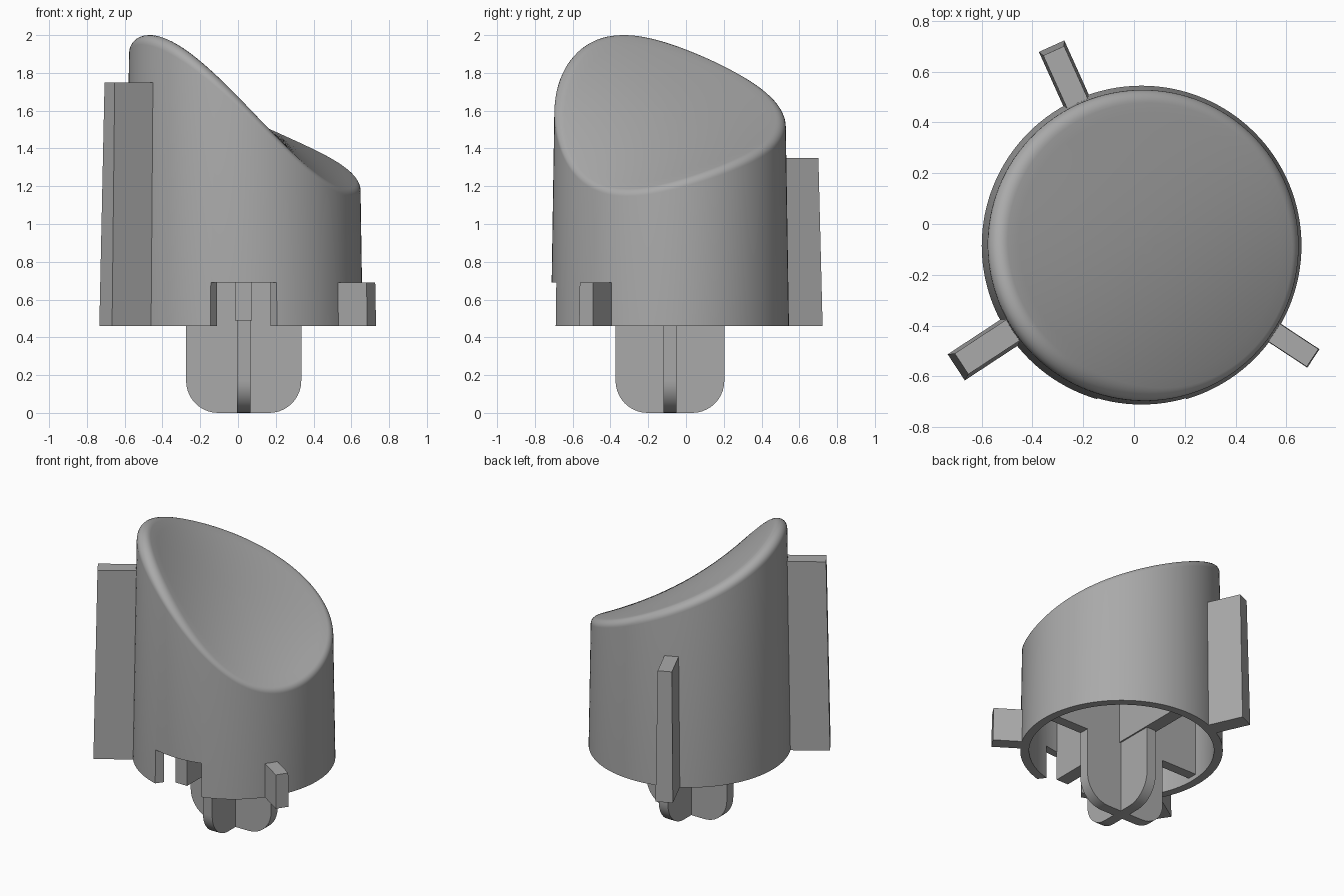
import bpy, bmesh, math
from mathutils import Vector, Matrix

cube = bpy.data.objects.get("Cube")
if cube:
    bpy.data.objects.remove(cube, do_unlink=True)

CENTRE = Vector((0.03, -0.085, 0))
BASE = 0.46          # underside of the cap skirt
R_BASE, R_IN = 0.63, 0.575
FILLET = 0.05
SEG = 128

grey = bpy.data.materials.new("plain_grey")
grey.use_nodes = True
colour = (0.4, 0.4, 0.4, 1)
grey.diffuse_color = colour
grey.node_tree.nodes["Principled BSDF"].inputs["Base Color"].default_value = colour


def make_object(name, bm, smooth=False):
    bmesh.ops.recalc_face_normals(bm, faces=bm.faces)
    for f in bm.faces:
        f.smooth = smooth
    mesh = bpy.data.meshes.new(name)
    bm.to_mesh(mesh)
    bm.free()
    mesh.materials.append(grey)
    if smooth:
        mesh.set_sharp_from_angle(angle=math.radians(35))
    obj = bpy.data.objects.new(name, mesh)
    bpy.context.collection.objects.link(obj)
    return obj


def prism(name, lower, upper):
    """Solid between two matching outlines."""
    bm = bmesh.new()
    a = [bm.verts.new(p) for p in lower]
    b = [bm.verts.new(p) for p in upper]
    bm.faces.new(a)
    bm.faces.new(b)
    for i in range(len(a)):
        j = (i + 1) % len(a)
        bm.faces.new((a[i], a[j], b[j], b[i]))
    return make_object(name, bm)


# Twisted, sloping top surface
def top_height(r, a):
    u, v = r * math.cos(a), r * math.sin(a)
    slope = 0.65 - 0.53 * v + 0.35 * v * v
    return 1.54 - 0.07 * v - slope * u + 0.08 * (r * r - 0.36)


def rim_arc(a, steps=7):
    """Rounded rim from the dish down to the wall, as (radius, height)."""
    outer = R_BASE - 0.016 * (top_height(0.58, a) - BASE)
    rc = outer - FILLET
    tilt = (top_height(rc + 0.01, a) - top_height(rc - 0.01, a)) / 0.02
    start = math.pi / 2 + math.atan(tilt)
    contact = rc + FILLET * math.cos(start)
    zc = top_height(contact, a) - FILLET * math.sin(start)
    angles = [start * (1 - i / steps) for i in range(steps + 1)]
    return [(rc + FILLET * math.cos(t), zc + FILLET * math.sin(t)) for t in angles]


# Hollow cap: one column of points per angle, bridged around
angles = [2 * math.pi * i / SEG for i in range(SEG)]
arcs = [rim_arc(a) for a in angles]
lift = 2.0 - max(z for arc in arcs for r, z in arc)
RINGS = 12
bm = bmesh.new()
columns = []
for a, arc in zip(angles, arcs):
    contact = arc[0][0]
    radii = [contact * k / RINGS for k in range(1, RINGS)]
    pts = [(r, top_height(r, a) + lift) for r in radii]
    pts += [(r, z + lift) for r, z in arc]
    pts += [(R_BASE, BASE), (R_IN, BASE)]
    pts += [(R_IN * k / 6, top_height(R_IN * k / 6, a) + lift - 0.1) for k in range(6, 0, -1)]
    columns.append([bm.verts.new(CENTRE + Vector((r * math.cos(a), r * math.sin(a), z)))
                    for r, z in pts])
mid = top_height(0, 0) + lift
top_mid = bm.verts.new(CENTRE + Vector((0, 0, mid)))
under_mid = bm.verts.new(CENTRE + Vector((0, 0, mid - 0.1)))
for i, c in enumerate(columns):
    d = columns[(i + 1) % SEG]
    for k in range(len(c) - 1):
        bm.faces.new((c[k], c[k + 1], d[k + 1], d[k]))
    bm.faces.new((top_mid, c[0], d[0]))
    bm.faces.new((under_mid, d[-1], c[-1]))
cap = make_object("cap_shell", bm, smooth=True)


# Notch cut in the front of the skirt
def notch_outline(z):
    return [CENTRE + Vector(p) for p in
            ((-0.233, -0.68, z), (0.233, -0.68, z), (0.113, -0.52, z), (-0.113, -0.52, z))]


cutter = prism("notch_cutter", notch_outline(0.3), notch_outline(0.69))
cutter.hide_render = True
mod = cap.modifiers.new("notch", "BOOLEAN")
mod.operation = "DIFFERENCE"
mod.solver = "EXACT"
mod.object = cutter
bpy.context.view_layer.objects.active = cap
bpy.ops.object.modifier_apply(modifier=mod.name)
bpy.data.objects.remove(cutter, do_unlink=True)
cap.data.set_sharp_from_angle(angle=math.radians(35))


# Outer guide fins, slightly tapered upwards
def fin(name, degrees, reach, width, top, draft):
    turn = Matrix.Rotation(math.radians(degrees), 4, "Z")

    def outline(z, length, w):
        return [CENTRE + turn @ Vector((x, y, z)) for x, y in
                ((0.585, -w / 2), (length, -w / 2), (length, w / 2), (0.585, w / 2))]
    prism(name, outline(BASE, reach, width), outline(top, reach - draft, width - draft))


fin("tall_fin", 213.3, 0.874, 0.123, 1.75, 0.025)
fin("back_fin", 114.3, 0.862, 0.11, 1.35, 0.02)
fin("short_fin", -33.3, 0.81, 0.087, 0.69, 0.004)


# Cross-shaped stem with rounded lower corners
def stem_blade(name, half, degrees, thick=0.07, radius=0.17, top=1.25):
    outline = [(half, top), (-half, top)]
    for side, begin in ((-1, 180), (1, 270)):
        for k in range(11):
            t = math.radians(begin + 9 * k)
            outline.append((side * (half - radius) + radius * math.cos(t),
                            radius + radius * math.sin(t)))
    turn = Matrix.Rotation(math.radians(degrees), 4, "Z")
    sides = [[CENTRE + turn @ Vector((x, y, z)) for x, z in outline]
             for y in (-thick / 2, thick / 2)]
    obj = prism(name, *sides)
    for f in obj.data.polygons:
        f.use_smooth = len(f.vertices) == 4
    obj.data.set_sharp_from_angle(angle=math.radians(35))


stem_blade("stem_blade_wide", 0.305, 0)
stem_blade("stem_blade_deep", 0.288, 90)


# Inner ribs joining the stem to the skirt
def rib(name, hx, hy):
    def outline(z):
        return [CENTRE + Vector((x, y, z)) for x, y in
                ((-hx, -hy), (hx, -hy), (hx, hy), (-hx, hy))]
    prism(name, outline(0.49), outline(1.05))


rib("rib_across", 0.574, 0.034)
rib("rib_deep", 0.045, 0.574)
